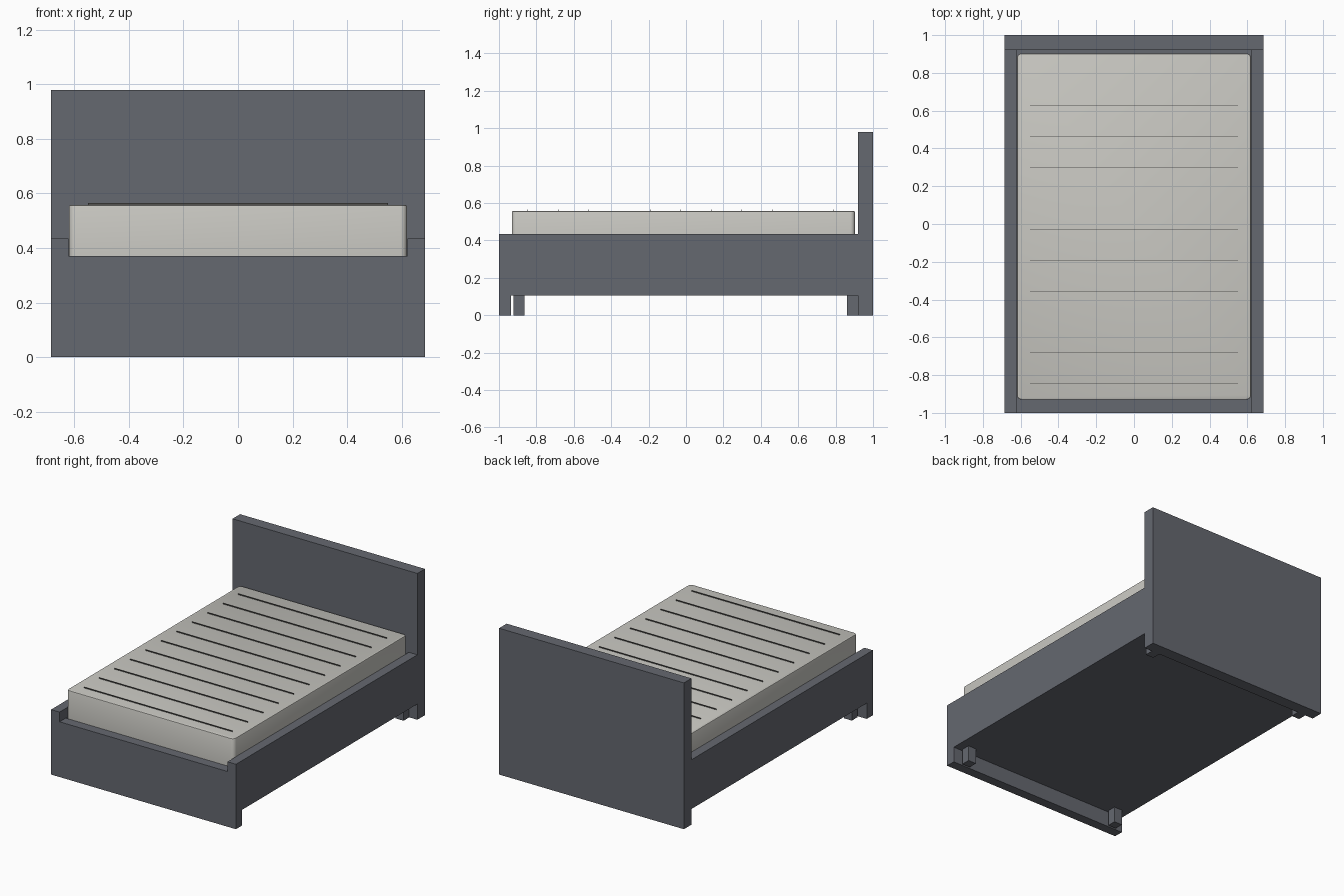
import bpy
import bmesh

default = bpy.data.objects.get("Cube")
if default:
    bpy.data.objects.remove(default, do_unlink=True)


def material(name, rgb):
    m = bpy.data.materials.new(name)
    m.use_nodes = True
    m.diffuse_color = (*rgb, 1)
    m.node_tree.nodes["Principled BSDF"].inputs["Base Color"].default_value = (*rgb, 1)
    return m


frame = material("slate grey frame", (0.13, 0.138, 0.162))
fabric = material("warm white fabric", (0.578, 0.571, 0.533))
seam = material("dark seam", (0.09, 0.088, 0.083))


def box(name, x, y, z, mat):
    """Box from (low, high) ranges on each axis."""
    bm = bmesh.new()
    bmesh.ops.create_cube(bm, size=1)
    for v in bm.verts:
        v.co = [r[1] if c > 0 else r[0] for c, r in zip(v.co, (x, y, z))]
    mesh = bpy.data.meshes.new(name)
    bm.to_mesh(mesh)
    bm.free()
    mesh.materials.append(mat)
    obj = bpy.data.objects.new(name, mesh)
    bpy.context.collection.objects.link(obj)
    return obj


W = 0.685           # half width of the bed
INNER = 0.622       # inner face of the side rails
HEAD = 0.92         # front face of the headboard
FOOT = -0.935       # inner face of the footboard
BOTTOM = 0.105      # underside of the rails

# Boards and base
box("headboard", (-W, W), (HEAD, 1), (0, 0.98), frame)
box("footboard", (-INNER, INNER), (-1, FOOT), (0, 0.37), frame)
box("base", (-INNER, INNER), (FOOT, HEAD), (BOTTOM, 0.365), frame)

# Side rails, footboard ends and legs on both sides
for side, s in (("left", 1), ("right", -1)):
    def span(a, b):
        return tuple(sorted((s * a, s * b)))
    box(side + "_rail", span(INNER, W), (-1, HEAD), (BOTTOM, 0.435), frame)
    box(side + "_footboard_end", span(INNER, W), (-1, FOOT), (0, BOTTOM), frame)
    for end, y in (("front", -0.893), ("back", 0.89)):
        box(f"{end}_{side}_leg", span(0.565, 0.625), (y - 0.03, y + 0.03),
            (0, BOTTOM + 0.01), frame)

# Mattress with rounded upright corners and a softened top edge
mattress = box("mattress", (-0.62, 0.62), (-0.93, 0.903), (0.365, 0.558), fabric)
bm = bmesh.new()
bm.from_mesh(mattress.data)
upright = [e for e in bm.edges if abs(e.verts[0].co.z - e.verts[1].co.z) > 0.1]
bmesh.ops.bevel(bm, geom=upright, offset=0.025, segments=5, profile=0.5, affect='EDGES')
rim = [e for e in bm.edges if all(v.co.z > 0.55 for v in e.verts)]
bmesh.ops.bevel(bm, geom=rim, offset=0.007, segments=2, profile=0.5, affect='EDGES')
bm.to_mesh(mattress.data)
bm.free()
bpy.context.view_layer.objects.active = mattress
mattress.select_set(True)
bpy.ops.object.shade_smooth_by_angle(angle=0.7)
mattress.select_set(False)

# Thin raised seams across the mattress
for i in range(11):
    y = -0.846 + i * 0.1635
    box(f"mattress_seam_{i + 1}", (-0.55, 0.55), (y - 0.001, y + 0.001),
        (0.55, 0.565), seam)
